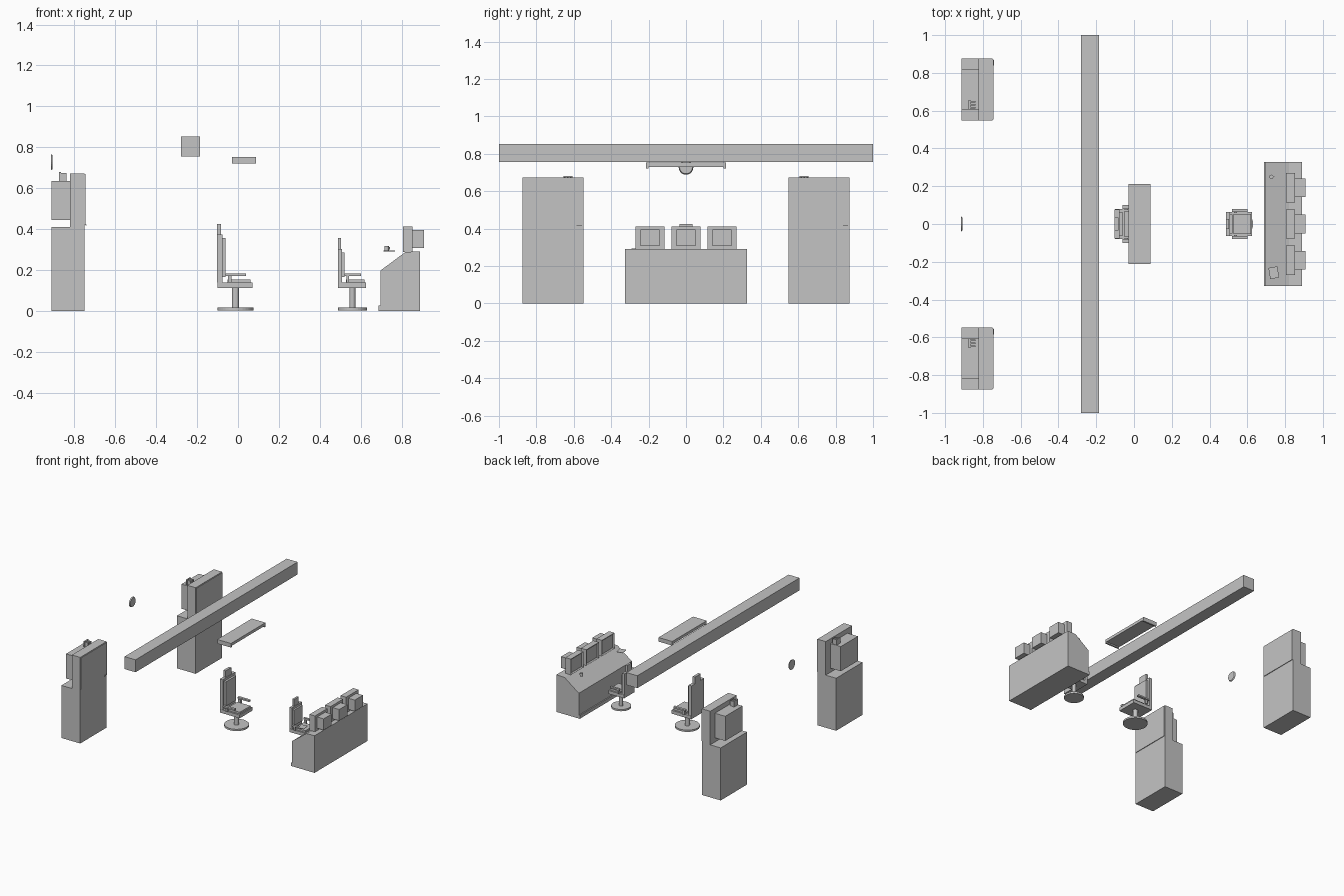
import bpy, bmesh, math
from mathutils import Matrix, Vector

if "Cube" in bpy.data.objects:
    bpy.data.objects.remove(bpy.data.objects["Cube"], do_unlink=True)

GREY = (0.55, 0.55, 0.55, 1)
grey = bpy.data.materials.new("plain grey")
grey.use_nodes = True
grey.diffuse_color = GREY
grey.node_tree.nodes["Principled BSDF"].inputs["Base Color"].default_value = GREY


def finish(name, bm):
    bmesh.ops.recalc_face_normals(bm, faces=bm.faces)
    mesh = bpy.data.meshes.new(name)
    bm.to_mesh(mesh)
    bm.free()
    mesh.materials.append(grey)
    obj = bpy.data.objects.new(name, mesh)
    bpy.context.collection.objects.link(obj)
    return obj


def box(name, x, y, z, turn=0, screen=False):
    """Box from (min, max) ranges; screen adds a sunken panel facing -x."""
    bm = bmesh.new()
    size = Vector((x[1] - x[0], y[1] - y[0], z[1] - z[0]))
    centre = Vector((sum(x) / 2, sum(y) / 2, sum(z) / 2))
    bmesh.ops.create_cube(bm, size=1, matrix=Matrix.Diagonal(size).to_4x4())
    if screen:
        face = min(bm.faces, key=lambda f: f.calc_center_median().x)
        bmesh.ops.inset_region(bm, faces=[face], thickness=0.014)
        bmesh.ops.translate(bm, verts=face.verts, vec=(0.008, 0, 0))
    obj = finish(name, bm)
    obj.location = centre
    obj.rotation_euler.z = turn
    return obj


def disc(name, centre, radius, depth, axis="Z", sides=24, top=None):
    bm = bmesh.new()
    bmesh.ops.create_cone(bm, cap_ends=True, segments=sides, radius1=radius,
                          radius2=radius if top is None else top, depth=depth)
    if axis == "X":
        bmesh.ops.rotate(bm, verts=bm.verts, matrix=Matrix.Rotation(math.pi / 2, 3, "Y"))
    obj = finish(name, bm)
    obj.location = centre
    return obj


def extrude_profile(name, points, y0, y1):
    bm = bmesh.new()
    face = bm.faces.new([bm.verts.new((x, y0, z)) for x, z in points])
    new = bmesh.ops.extrude_face_region(bm, geom=[face])["geom"]
    bmesh.ops.translate(bm, vec=(0, y1 - y0, 0),
                        verts=[v for v in new if isinstance(v, bmesh.types.BMVert)])
    return finish(name, bm)


# Overhead beam, hanging panel and wall disc
box("ceiling_beam", (-0.28, -0.185), (-1, 1), (0.755, 0.852))
box("hanging_panel", (-0.03, 0.088), (-0.213, 0.213), (0.73, 0.752))
for side in (-1, 1):
    box("panel_lip", (-0.03, 0.088), sorted((side * 0.2, side * 0.213)), (0.72, 0.73))
disc("wall_disc", (-0.911, 0, 0.727), 0.039, 0.008, "X", top=0.034)


# Tall cabinets
def cabinet(side):
    mid = side * 0.712

    def span(a, b):
        return (mid + a, mid + b)

    box("cabinet_base", (-0.912, -0.75), span(-0.163, 0.163), (0, 0.41))
    box("cabinet_tower", (-0.822, -0.75), span(-0.163, 0.163), (0.41, 0.672))
    box("cabinet_door", (-0.75, -0.745), span(-0.16, 0.16), (0.42, 0.668))
    box("door_handle", (-0.745, -0.741), span(0.127, 0.155), (0.416, 0.423))
    box("cabinet_rear_unit", (-0.912, -0.822), span(-0.106, 0.106), (0.443, 0.635))
    # Small comb-shaped fitting near the inner edge
    inner = side * 0.606
    box("fitting_spine", (-0.875, -0.865), sorted((inner, inner + side * 0.05)), (0.635, 0.68))
    for i in range(3):
        c = inner + side * (0.01 + 0.016 * i)
        box("fitting_prong", (-0.865, -0.838), (c - 0.004, c + 0.004), (0.635, 0.675))


for side in (-1, 1):
    cabinet(side)


# Swivel chairs facing +x
def chair(x, s, back_top):
    def along(a, b):
        return (x + a * s, x + b * s)

    def wide(h):
        return (-h * s, h * s)

    disc("chair_base", (x, 0, 0.008), 0.088 * s, 0.014, sides=32)
    disc("chair_post", (x, 0, 0.065), 0.018 * s, 0.1, sides=16)
    box("chair_seat", along(-0.088, 0.082), wide(0.08), (0.112, 0.138))
    box("seat_cushion", along(-0.04, 0.074), wide(0.066), (0.138, 0.152))
    box("chair_back", along(-0.09, -0.065), wide(0.078), (0.138, back_top))
    box("back_cushion", along(-0.065, -0.048), wide(0.064), (0.165, back_top - 0.018))
    box("headrest", along(-0.09, -0.07), wide(0.034), (back_top, back_top + 0.052))
    for side in (-1, 1):
        box("armrest", along(-0.05, 0.052), sorted((side * 0.08 * s, side * 0.1 * s)), (0.17, 0.182))
        box("armrest_support", along(-0.038, -0.02), sorted((side * 0.074 * s, side * 0.092 * s)),
            (0.138, 0.17))


chair(-0.012, 1, 0.373)
chair(0.56, 0.8, 0.303)

# Sloped control desk
extrude_profile("control_desk", [(0.697, 0), (0.89, 0), (0.89, 0.29), (0.82, 0.288), (0.697, 0.197)],
                -0.327, 0.327)
box("desk_kickboard", (0.688, 0.697), (-0.327, 0.327), (0, 0.026))

# Three monitors
for y in (-0.192, 0, 0.192):
    box("monitor_front", (0.806, 0.853), (y - 0.077, y + 0.077), (0.288, 0.412), screen=True)
    box("monitor_back", (0.853, 0.909), (y - 0.05, y + 0.05), (0.306, 0.394))

# Cup and paper above the desk slope
disc("cup", (0.727, 0.25, 0.306), 0.011, 0.022, sides=16)
box("cup_handle", (0.736, 0.744), (0.248, 0.252), (0.299, 0.312))
box("paper_sheet", (0.716, 0.764), (-0.288, -0.228), (0.291, 0.294), turn=0.17)
